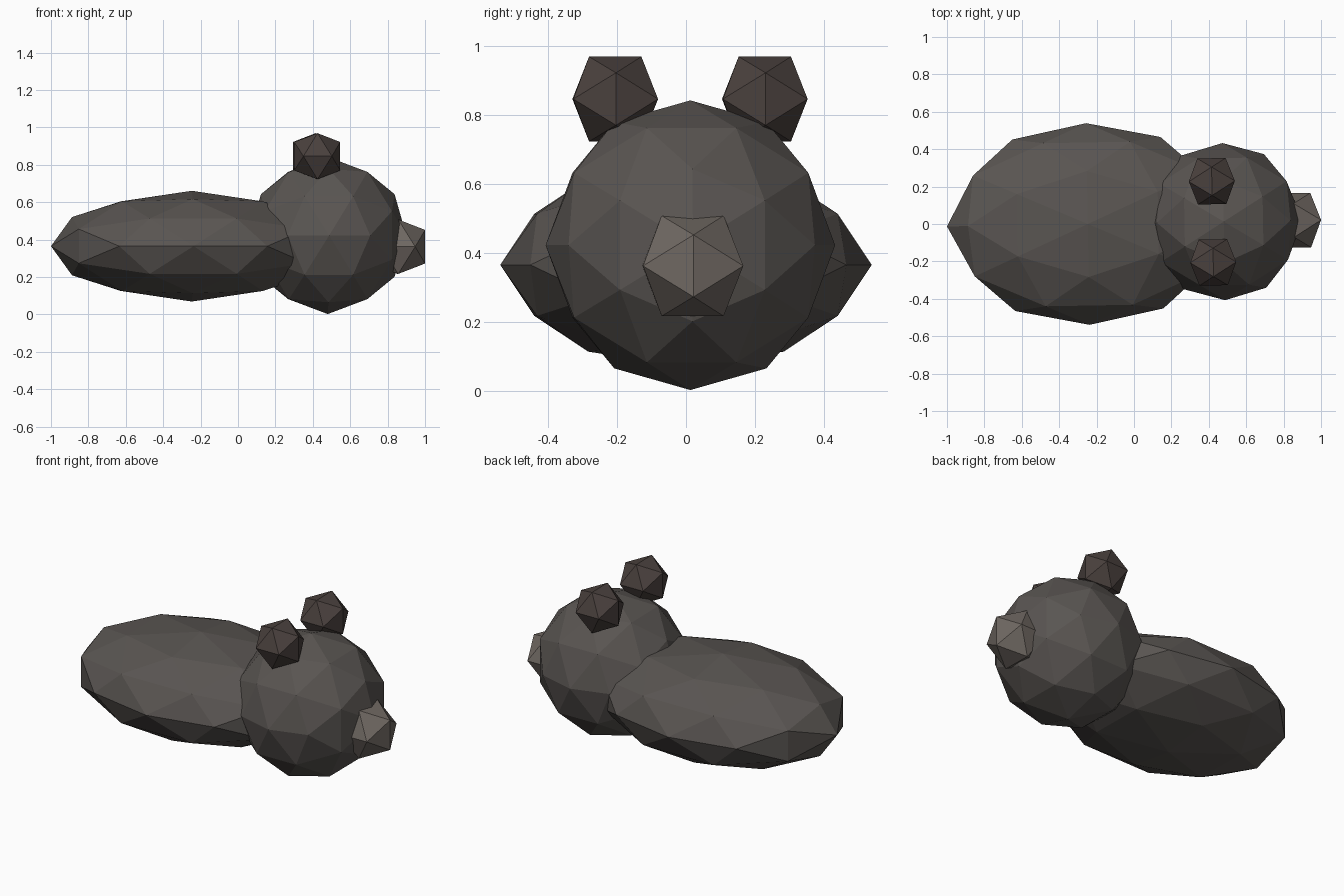
import bpy, bmesh, math
from mathutils import Vector, Matrix

if "Cube" in bpy.data.objects:
    bpy.data.objects.remove(bpy.data.objects["Cube"])

PHI = (1 + 5 ** 0.5) / 2
# The whole model is turned very slightly about the body centre
PIVOT = Vector((-0.247, 0, 0))
TURN = Matrix.Translation(PIVOT) @ Matrix.Rotation(math.radians(1.0), 4, 'Z') @ Matrix.Translation(-PIVOT)


def material(name, rgb):
    m = bpy.data.materials.new(name)
    m.diffuse_color = (*rgb, 1)
    m.use_nodes = True
    m.node_tree.nodes["Principled BSDF"].inputs["Base Color"].default_value = m.diffuse_color
    return m


def faceted_ball(name, centre, radii, mat, divide):
    """Icosahedron with edges across each axis, optionally divided once."""
    bm = bmesh.new()
    for a in (-1, 1):
        for b in (-PHI, PHI):
            for p in ((0, a, b), (b, 0, a), (a, b, 0)):
                bm.verts.new(Vector(p).normalized())
    bmesh.ops.convex_hull(bm, input=bm.verts[:])
    if divide:
        bmesh.ops.subdivide_edges(bm, edges=bm.edges[:], cuts=1, use_grid_fill=True)
        for v in bm.verts:
            v.co.normalize()
    bmesh.ops.recalc_face_normals(bm, faces=bm.faces[:])
    place = TURN @ Matrix.Translation(centre) @ Matrix.Diagonal((*radii, 1))
    bmesh.ops.transform(bm, matrix=place, verts=bm.verts[:])
    me = bpy.data.meshes.new(name)
    bm.to_mesh(me)
    bm.free()
    me.materials.append(mat)
    bpy.context.collection.objects.link(bpy.data.objects.new(name, me))


fur = material("fur", (0.10, 0.09, 0.083))
ear_fur = material("ear_fur", (0.068, 0.052, 0.047))
snout_fur = material("snout_fur", (0.16, 0.138, 0.122))

# Body and head
faceted_ball("body", (-0.247, 0, 0.365), (0.753, 0.539, 0.296), fur, True)
faceted_ball("head", (0.48, 0, 0.422), (0.42,) * 3, fur, True)

# Snout
faceted_ball("snout", (0.855, 0, 0.362), (0.171,) * 3, snout_fur, False)

# Ears
for side, y in (("left", 0.217), ("right", -0.217)):
    faceted_ball(side + "_ear", (0.42, y, 0.846), (0.1445,) * 3, ear_fur, False)
